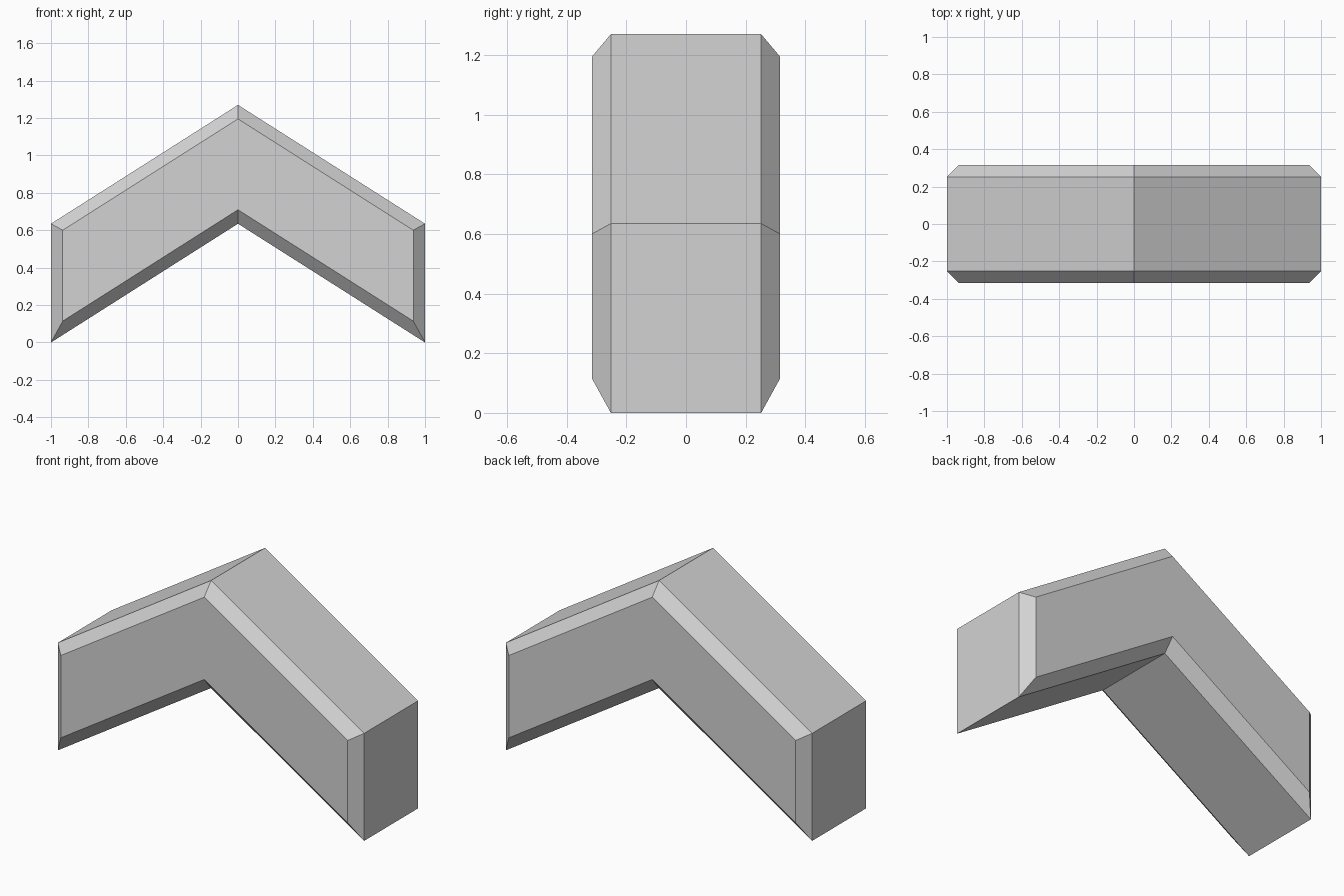
import bpy
import bmesh
from math import hypot

if "Cube" in bpy.data.objects:
    bpy.data.objects.remove(bpy.data.objects["Cube"], do_unlink=True)

RISE = 0.635        # height of the ends, and climb of each arm
HALF_DEPTH = 0.315
BEVEL = 0.063


def chevron(inset):
    """Chevron outline in x and z, moved inward by the inset."""
    x = 1 - inset
    lift = inset * hypot(1, RISE)
    low = lambda px: RISE * (1 - px) + lift
    high = lambda px: RISE * (2 - px) - lift
    return [(-x, low(x)), (0, low(0)), (x, low(x)),
            (x, high(x)), (0, high(0)), (-x, high(x))]


# Plain grey finish
grey = bpy.data.materials.new("light grey")
grey.use_nodes = True
colour = (0.65, 0.65, 0.65, 1)
grey.diffuse_color = colour
grey.node_tree.nodes["Principled BSDF"].inputs["Base Color"].default_value = colour

# Rings from front to back: small face, full outline, full outline, small face
bm = bmesh.new()
layers = [(-HALF_DEPTH, BEVEL), (BEVEL - HALF_DEPTH, 0),
          (HALF_DEPTH - BEVEL, 0), (HALF_DEPTH, BEVEL)]
rings = [[bm.verts.new((x, y, z)) for x, z in chevron(inset)]
         for y, inset in layers]

# Sides and chamfers
for a, b in zip(rings, rings[1:]):
    for i in range(len(a)):
        j = (i + 1) % len(a)
        bm.faces.new((a[i], a[j], b[j], b[i]))

# Front and back, each split along the centre into two arms
for ring in (rings[0], rings[-1]):
    bm.faces.new((ring[0], ring[1], ring[4], ring[5]))
    bm.faces.new((ring[1], ring[2], ring[3], ring[4]))

bmesh.ops.recalc_face_normals(bm, faces=bm.faces)
mesh = bpy.data.meshes.new("chevron_block")
bm.to_mesh(mesh)
bm.free()
mesh.materials.append(grey)
block = bpy.data.objects.new("chevron_block", mesh)
bpy.context.collection.objects.link(block)
